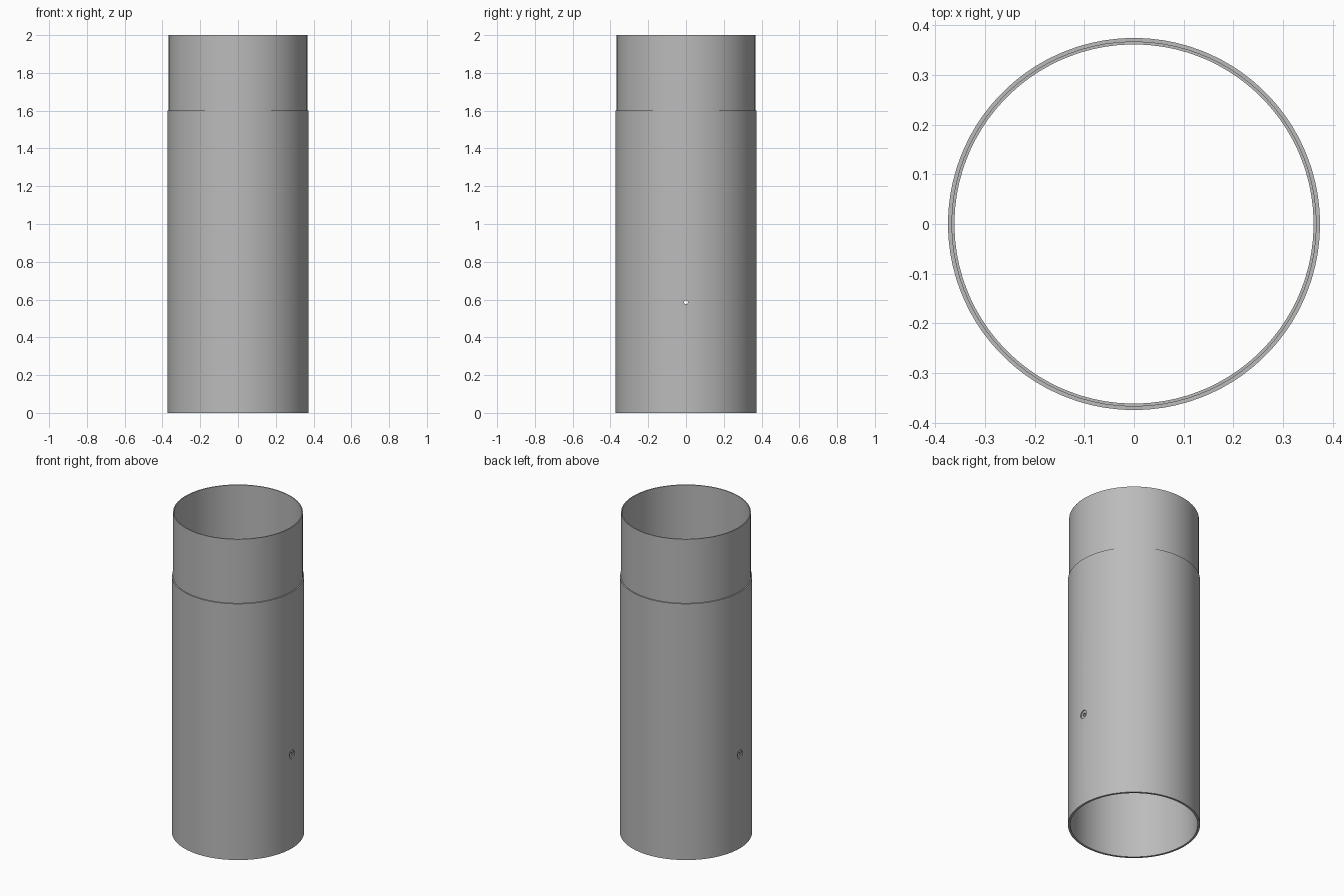
import bpy
import bmesh
import math

SIDES = 96
OUTER, SPIGOT, BORE = 0.374, 0.367, 0.361
HEIGHT, STEP, HOLE_Z = 2.0, 1.6, 0.585

cube = bpy.data.objects.get("Cube")
if cube:
    bpy.data.objects.remove(cube, do_unlink=True)

grey = bpy.data.materials.new("plain grey")
grey.use_nodes = True
colour = (0.5, 0.5, 0.5, 1)
grey.diffuse_color = colour
grey.node_tree.nodes["Principled BSDF"].inputs["Base Color"].default_value = colour


def lathe(name, profile):
    """Spin a closed (radius, height) profile around z."""
    bm = bmesh.new()
    rings = []
    for r, z in profile:
        angles = [2 * math.pi * (i + 0.5) / SIDES for i in range(SIDES)]
        rings.append([bm.verts.new((r * math.cos(a), r * math.sin(a), z)) for a in angles])
    for k, low in enumerate(rings):
        high = rings[(k + 1) % len(rings)]
        for i in range(SIDES):
            j = (i + 1) % SIDES
            bm.faces.new((low[i], low[j], high[j], high[i]))
    bmesh.ops.recalc_face_normals(bm, faces=bm.faces)
    mesh = bpy.data.meshes.new(name)
    bm.to_mesh(mesh)
    bm.free()
    obj = bpy.data.objects.new(name, mesh)
    bpy.context.collection.objects.link(obj)
    mesh.materials.append(grey)
    return obj


def drill(target, radius, x, length):
    """Cut a round hole that runs along x."""
    bpy.ops.mesh.primitive_cylinder_add(vertices=24, radius=radius, depth=length,
                                        location=(x, 0, HOLE_Z),
                                        rotation=(0, math.pi / 2, 0))
    cutter = bpy.context.object
    cutter.name = "drill_cutter"
    cutter.hide_render = True
    cutter.data.materials.append(grey)
    mod = target.modifiers.new("drill", 'BOOLEAN')
    mod.operation = 'DIFFERENCE'
    mod.solver = 'EXACT'
    mod.object = cutter
    bpy.ops.object.select_all(action='DESELECT')
    bpy.context.view_layer.objects.active = target
    target.select_set(True)
    bpy.ops.object.modifier_apply(modifier=mod.name)
    bpy.data.objects.remove(cutter, do_unlink=True)


# Pipe wall with a narrower spigot at the top
pipe = lathe("stepped_pipe", [(BORE, 0), (OUTER, 0), (OUTER, STEP),
                              (SPIGOT, STEP), (SPIGOT, HEIGHT), (BORE, HEIGHT)])

# Recessed screw holes on both sides
for side in (-1, 1):
    drill(pipe, 0.026, side * (SPIGOT + 0.05), 0.1)
drill(pipe, 0.01, 0, 1)

# Smooth walls, sharp rims
bpy.ops.object.select_all(action='DESELECT')
pipe.select_set(True)
bpy.context.view_layer.objects.active = pipe
bpy.ops.object.shade_smooth_by_angle(angle=math.radians(30))
